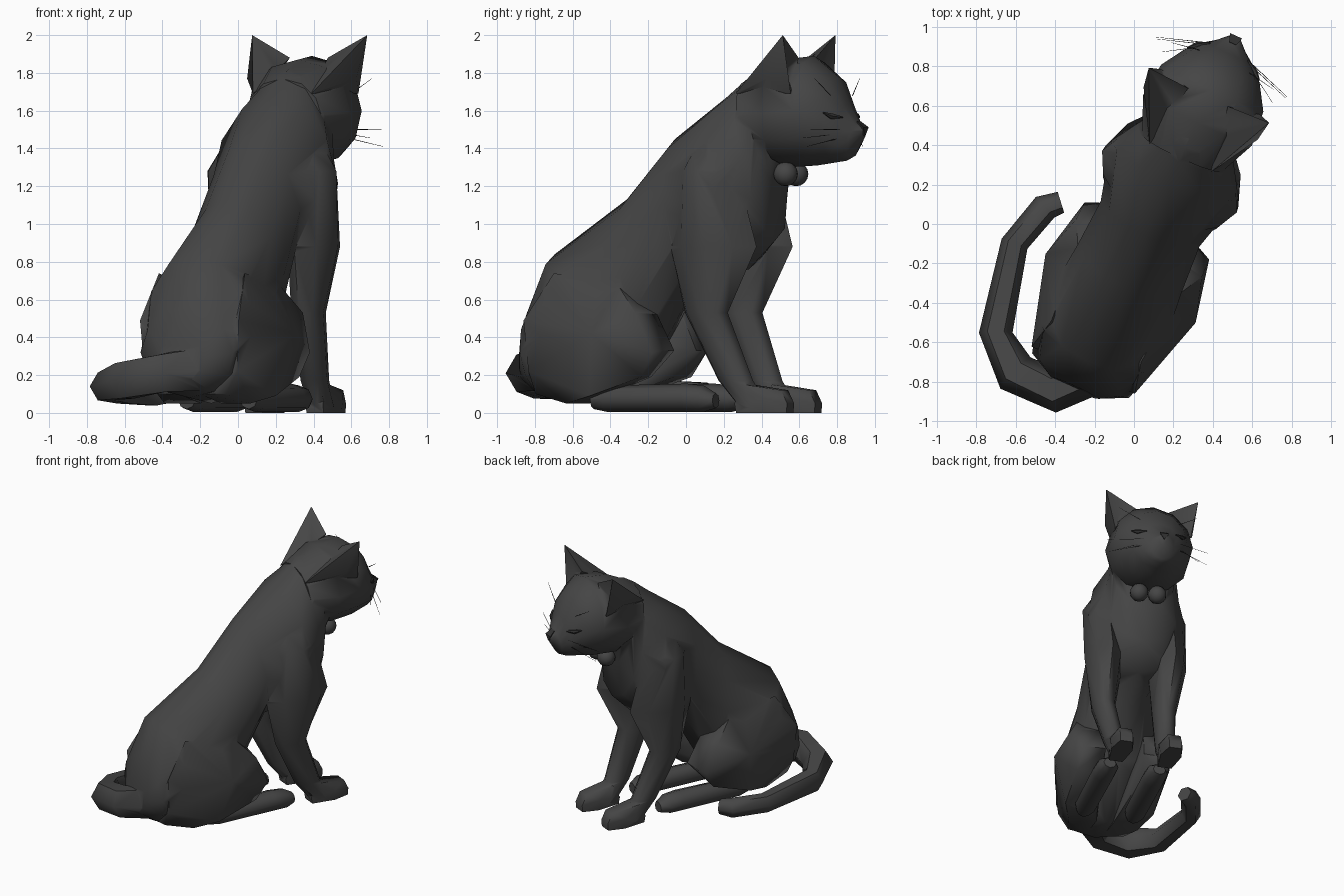
import bpy, bmesh, math
from mathutils import Vector, Matrix

if "Cube" in bpy.data.objects:
    bpy.data.objects.remove(bpy.data.objects["Cube"])

# The cat is modelled facing local +y, then turned to its final heading
FRAME = Matrix.Translation((0.067, -0.031, 0)) @ Matrix.Rotation(math.radians(-24.6), 4, 'Z')


def material(name, rgb):
    m = bpy.data.materials.new(name)
    m.diffuse_color = (*rgb, 1)
    m.use_nodes = True
    m.node_tree.nodes["Principled BSDF"].inputs["Base Color"].default_value = m.diffuse_color
    return m


FUR = material("charcoal fur", (0.06, 0.06, 0.06))
DARK = material("dark detail", (0.03, 0.03, 0.03))


def finish(name, bm, mat=FUR, mirror=False, frame=FRAME, sharp=50):
    bmesh.ops.recalc_face_normals(bm, faces=bm.faces)
    me = bpy.data.meshes.new(name)
    bm.to_mesh(me)
    bm.free()
    me.materials.append(mat)
    for p in me.polygons:
        p.use_smooth = True
    me.set_sharp_from_angle(angle=math.radians(sharp))
    ob = bpy.data.objects.new(name, me)
    bpy.context.collection.objects.link(ob)
    ob.matrix_world = frame
    if mirror:
        ob.modifiers.new("mirror", 'MIRROR').use_mirror_merge = False
    return ob


def ring(c, a, b, n, egg=0, pinch=1):
    # egg narrows the +b half, pinch pulls in the in-between corners
    c, a, b = Vector(c), Vector(a), Vector(b)
    out = []
    for i in range(n):
        u, v = math.cos(2 * math.pi * i / n), math.sin(2 * math.pi * i / n)
        k = pinch if abs(u * v) > 0.01 else 1
        out.append(c + a * u * k * (1 - egg * max(v, 0)) + b * v * k)
    return out


def loft(name, rings, **kw):
    bm = bmesh.new()
    vs = [[bm.verts.new(p) for p in r] for r in rings]
    n = len(vs[0])
    for r, q in zip(vs, vs[1:]):
        for i in range(n):
            bm.faces.new((r[i], r[(i + 1) % n], q[(i + 1) % n], q[i]))
    bm.faces.new(vs[0])
    bm.faces.new(vs[-1][::-1])
    return finish(name, bm, **kw)


def spine_loft(name, sections, n=12, **kw):
    # section: top y, top z, bottom y, bottom z, half width, egg
    rings = []
    for ty, tz, by, bz, w, egg in sections:
        rings.append(ring((0, (ty + by) / 2, (tz + bz) / 2), (w, 0, 0),
                          (0, (ty - by) / 2, (tz - bz) / 2), n, egg))
    return loft(name, rings, **kw)


def tube(name, pts, n, **kw):
    # point: x, y, z, radius
    ps = [Vector(p[:3]) for p in pts]
    rings = []
    for i, p in enumerate(ps):
        t = (ps[min(i + 1, len(ps) - 1)] - ps[max(i - 1, 0)]).normalized()
        a = t.cross(Vector((0, 0, 1))).normalized()
        rings.append(ring(p, a * pts[i][3], a.cross(t) * pts[i][3], n))
    return loft(name, rings, **kw)


def hull(name, pts, **kw):
    bm = bmesh.new()
    for p in pts:
        bm.verts.new(p)
    r = bmesh.ops.convex_hull(bm, input=bm.verts)
    bmesh.ops.delete(bm, geom=list({v for v in r["geom_interior"] + r["geom_unused"]
                                    if isinstance(v, bmesh.types.BMVert)}), context='VERTS')
    return finish(name, bm, **kw)


# Torso from rump to neck
torso = spine_loft("body", [
    (-0.87, 0.42, -0.89, 0.16, 0.13, 0),
    (-0.84, 0.56, -0.78, 0.08, 0.27, 0.1),
    (-0.73, 0.84, -0.50, 0.05, 0.33, 0.1),
    (-0.31, 1.13, -0.12, 0.32, 0.29, 0.15),
    (-0.03, 1.45, 0.10, 0.70, 0.275, 0.2),
    (0.27, 1.67, 0.40, 0.76, 0.355, 0),
    (0.38, 1.76, 0.56, 0.92, 0.27, 0),
    (0.46, 1.81, 0.585, 1.19, 0.235, 0),
    (0.56, 1.84, 0.62, 1.32, 0.24, 0)])

# Head from nape to muzzle
head = spine_loft("head", [
    (0.40, 1.77, 0.45, 1.36, 0.22, 0),
    (0.60, 1.87, 0.62, 1.30, 0.304, 0),
    (0.78, 1.89, 0.80, 1.31, 0.285, 0),
    (0.92, 1.78, 0.90, 1.325, 0.21, 0),
    (0.985, 1.64, 0.97, 1.335, 0.145, 0),
    (1.04, 1.54, 1.0, 1.35, 0.085, 0),
    (1.08, 1.51, 1.05, 1.43, 0.034, 0)])

# Ears: hollow-fronted pyramids rising from the nape
ear = bmesh.new()
tip, low, out, back, inn, pit = [ear.verts.new(p) for p in (
    (0.335, 0.751, 2.0), (0.275, 0.77, 1.69), (0.318, 0.65, 1.77),
    (0.17, 0.40, 1.69), (0.11, 0.74, 1.88), (0.235, 0.72, 1.82))]
for f in ((tip, low, out), (tip, out, back), (tip, back, inn), (tip, inn, pit), (tip, pit, low),
          (low, pit, inn), (low, inn, back), (low, back, out)):
    ear.faces.new(f)
ears = finish("ears", ear, mirror=True)

# Thighs
thighs = hull("thighs", [
    (0.347, -0.005, 0.32), (0.418, -0.325, 0.42), (0.35, -0.10, 0.53), (0.28, -0.23, 0.67),
    (0.25, -0.62, 0.74), (0.287, -0.78, 0.49), (0.27, -0.76, 0.22), (0.32, -0.38, 0.09),
    (0.32, -0.08, 0.19), (0.283, 0.025, 0.33), (0.14, 0.03, 0.33), (0.16, -0.06, 0.52),
    (0.10, -0.30, 0.30), (0.06, -0.50, 0.05), (0.25, -0.55, 0.05), (0.15, -0.10, 0.19),
    (0.20, -0.75, 0.10), (0.06, -0.78, 0.10)], mirror=True, sharp=60)

# Front legs: height, back, front, inner, outer, pinch
rows = [(1.46, 0.20, 0.40, 0.10, 0.26, 1), (1.28, 0.10, 0.44, 0.09, 0.375, 0.88),
        (0.88, 0.05, 0.55, 0.09, 0.37, 0.85), (0.53, 0.13, 0.378, 0.135, 0.306, 1),
        (0.17, 0.31, 0.51, 0.115, 0.258, 1), (0.03, 0.43, 0.60, 0.11, 0.25, 1)]
legs = loft("front_legs", [ring(((i + o) / 2, (b + f) / 2, z), ((o - i) / 2, 0, 0), (0, (f - b) / 2, 0), 8, 0, k)
                           for z, b, f, i, o, k in rows], mirror=True)

# Front paws
paws = hull("front_paws", [
    (x, y, z) for y, w, z in ((0.43, 0.05, 0), (0.42, 0.05, 0.05), (0.48, 0.06, 0.15), (0.60, 0.085, 0.08),
                              (0.60, 0.075, 0), (0.69, 0.045, 0.12), (0.725, 0.045, 0.05), (0.72, 0.045, 0))
    for x in (0.178 - w, 0.178 + w)], mirror=True, sharp=40)

# Hind feet
feet = loft("hind_feet", [ring((0.18, y, z), (w, 0, 0), (0, 0, h), 8) for y, z, w, h in (
    (-0.42, 0.07, 0.05, 0.05), (-0.34, 0.075, 0.08, 0.07), (0.12, 0.08, 0.085, 0.075),
    (0.22, 0.075, 0.08, 0.07), (0.29, 0.065, 0.045, 0.04))], mirror=True, sharp=40)

# Tail curling round the left side (path in world space)
tail = tube("tail", [(-0.22, -0.74, 0.23, 0.13), (-0.40, -0.84, 0.21, 0.115), (-0.60, -0.755, 0.17, 0.11),
                     (-0.70, -0.55, 0.14, 0.085), (-0.605, -0.10, 0.11, 0.07),
                     (-0.45, 0.085, 0.10, 0.07), (-0.37, 0.11, 0.10, 0.055)], 6, frame=Matrix())

# Weld the fur parts into one skin so nothing is buried inside
parts = [head, ears, thighs, legs, paws, feet, tail]
for p in parts:
    m = torso.modifiers.new("weld " + p.name, 'BOOLEAN')
    m.operation, m.solver, m.object = 'UNION', 'EXACT', p
bpy.context.view_layer.update()
skin = bpy.data.meshes.new_from_object(torso.evaluated_get(bpy.context.evaluated_depsgraph_get()))
torso.modifiers.clear()
torso.data = skin
skin.materials.clear()
skin.materials.append(FUR)
for p in skin.polygons:
    p.use_smooth, p.material_index = True, 0
skin.set_sharp_from_angle(angle=math.radians(60))
for p in parts:
    bpy.data.objects.remove(p)

# Two round bells under the chin
bell = bmesh.new()
bmesh.ops.create_uvsphere(bell, u_segments=12, v_segments=8, radius=0.065,
                          matrix=Matrix.Translation((0.066, 0.645, 1.265)))
finish("collar_bells", bell, mirror=True)

# Nose
hull("nose", [(-0.034, 1.082, 1.512), (0.034, 1.082, 1.512), (-0.02, 1.04, 1.545), (0.02, 1.04, 1.545),
              (0, 1.078, 1.465), (0, 1.03, 1.49)], mat=DARK)

# Closed eyes
tube("eyes", [(0.200, 0.925, 1.59, 0.004), (0.160, 0.955, 1.57, 0.017),
              (0.105, 0.995, 1.565, 0.004)], 6, mat=DARK, mirror=True)

# Whiskers and brow hairs
for k, (a, b) in enumerate((((0.09, 1.0, 1.50), (0.368, 0.907, 1.50)),
                            ((0.09, 0.99, 1.46), (0.36, 0.90, 1.41)),
                            ((0.09, 0.99, 1.48), (0.31, 0.85, 1.455)),
                            ((0.14, 0.94, 1.68), (0.287, 0.914, 1.77)))):
    tube("whiskers_%d" % (k + 1), [(*a, 0.003), (*b, 0.001)], 3, mat=DARK, mirror=True)
